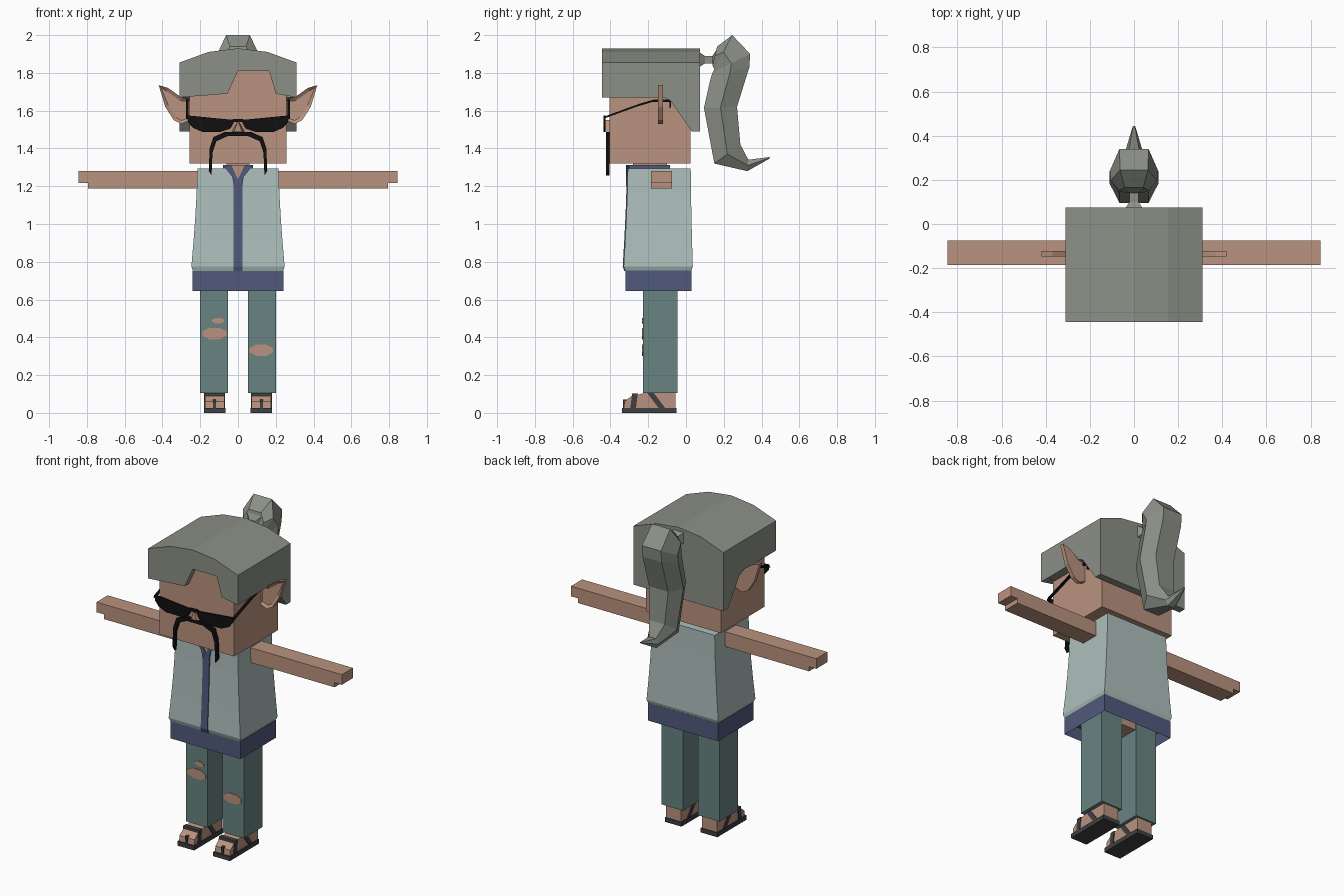
import bpy
import bmesh
from math import cos, sin, tau
from mathutils import Vector

default_cube = bpy.data.objects.get("Cube")
if default_cube:
    bpy.data.objects.remove(default_cube, do_unlink=True)


def material(name, red, green, blue):
    mat = bpy.data.materials.new(name)
    mat.use_nodes = True
    mat.diffuse_color = (red, green, blue, 1)
    shader = mat.node_tree.nodes["Principled BSDF"]
    shader.inputs["Base Color"].default_value = mat.diffuse_color
    return mat


skin = material("skin", .49, .29, .21)
grey_hair = material("grey hair", .26, .28, .24)
pale_cloth = material("pale vest cloth", .42, .52, .5)
purple_cloth = material("purple cloth", .08, .1, .2)
teal_cloth = material("teal trouser cloth", .14, .23, .22)
black = material("black", .005, .005, .005)
dark_leather = material("dark sandal leather", .05, .05, .055)


def loft(name, rings, mat):
    """Join a list of equal rings of points and cap both ends."""
    bm = bmesh.new()
    loops = [[bm.verts.new(point) for point in ring] for ring in rings]
    for lower, upper in zip(loops, loops[1:]):
        for i in range(len(lower)):
            bm.faces.new((lower[i - 1], lower[i], upper[i], upper[i - 1]))
    bm.faces.new(loops[0])
    bm.faces.new(loops[-1])
    bmesh.ops.recalc_face_normals(bm, faces=bm.faces)
    mesh = bpy.data.meshes.new(name)
    bm.to_mesh(mesh)
    bm.free()
    mesh.materials.append(mat)
    part = bpy.data.objects.new(name, mesh)
    bpy.context.collection.objects.link(part)
    return part


def front_prism(name, outline, depth, mat):
    """Push an (x, z) outline through a (front, back) depth."""
    return loft(name, [[(x, y, z) for x, z in outline] for y in depth], mat)


def side_prism(name, outline, span, mat):
    """Push a (y, z) outline through a (right, left) span."""
    return loft(name, [[(x, y, z) for y, z in outline] for x in span], mat)


def block(name, span, depth, height, mat):
    (left, right), (low, high) = span, height
    outline = [(left, low), (right, low), (right, high), (left, high)]
    return front_prism(name, outline, depth, mat)


def centred(half_width):
    return (-half_width, half_width)


def ribbon(path, across, down):
    """Close a path into a band by returning along a shifted copy."""
    return path + [(a - across, z - down) for a, z in reversed(path)]


def mirror(part):
    """Repeat a left-hand part on the right."""
    part.modifiers.new("mirror", "MIRROR")


def sink_face(part, direction, rim, depth):
    """Inset the faces that look along a direction and sink them."""
    bm = bmesh.new()
    bm.from_mesh(part.data)
    bm.normal_update()
    direction = Vector(direction)
    faces = [face for face in bm.faces if face.normal.dot(direction) > .9]
    bmesh.ops.inset_region(bm, faces=faces, thickness=rim)
    corners = list({vert for face in faces for vert in face.verts})
    bmesh.ops.translate(bm, verts=corners, vec=direction * -depth)
    bm.to_mesh(part.data)
    bm.free()


# Head, nose and ears
block("head", centred(.257), (-.405, .025), (1.32, 1.84), skin)
loft("nose", [[(-w, y, 1.49), (w, y, 1.49), (0, y, 1.55)]
              for w, y in ((.035, -.4), (.02, -.435))], skin)

ear_outline = [(.25, 1.66), (.3, 1.67), (.37, 1.72), (.42, 1.735),
               (.385, 1.62), (.34, 1.55), (.3, 1.53), (.25, 1.55)]
ears = front_prism("ears", ear_outline, (-.147, -.122), skin)
sink_face(ears, (0, -1, 0), .018, .012)
mirror(ears)

# Hair: domed cap, notched fringe and sloping back
hair_half = .31
hair_back = .075
dome = [(hair_half * t, 1.93 - hair_back * t * t) for t in (1, .5, 0, -.5, -1)]
cap_rim = [(-hair_half, 1.67), (hair_half, 1.67)]
notch = [(-.055, 1.69), (0, 1.81), (.165, 1.81), (.2, 1.69)]
front_prism("hair_cap", cap_rim + dome, (-.39, hair_back), grey_hair)
front_prism("hair_fringe", cap_rim[:1] + notch + cap_rim[1:] + dome,
            (-.445, -.39), grey_hair)
side_prism("hair_nape", [(-.13, 1.68), (-.08, 1.65), (.03, 1.49),
                         (hair_back, 1.49), (hair_back, 1.68)],
           centred(hair_half), grey_hair)

# Hair tie, pinched in the middle
loft("hair_tie", [[(side * r, y, 1.87 + up * r)
                   for side, up in ((-1, -1), (1, -1), (1, 1), (-1, 1))]
                  for y, r in ((.07, .04), (.1, .02), (.14, .02), (.16, .05))],
     grey_hair)

# Ponytail: six-sided rings given by inner edge, outer edge and half width
tail_rings = [((.14, 1.84), (.165, 1.94), .07),
              ((.15, 1.82), (.245, 2), .105),
              ((.14, 1.8), (.34, 1.9), .11),
              ((.13, 1.77), (.335, 1.83), .11),
              ((.095, 1.615), (.27, 1.62), .11),
              ((.15, 1.32), (.288, 1.42), .09),
              ((.325, 1.28), (.33, 1.34), .04),
              ((.44, 1.345), (.445, 1.355), .006)]


def tail_ring(inner, outer, half):
    inner, outer = Vector(inner), Vector(outer)
    flat = half * .6
    corners = [(-flat, inner), (flat, inner), (half, (inner + outer) / 2),
               (flat, outer), (-flat, outer), (-half, (inner + outer) / 2)]
    return [(x, *point) for x, point in corners]


loft("ponytail", [tail_ring(*ring) for ring in tail_rings], grey_hair)

# Sunglasses
glasses_depth = (-.437, -.427)
lens_outline = [(.015, 1.55), (.27, 1.575), (.265, 1.54), (.24, 1.51),
                (.19, 1.488), (.09, 1.488), (.04, 1.505)]
mirror(front_prism("lenses", lens_outline, glasses_depth, black))
temple_path = [(-.43, 1.57), (-.245, 1.637), (-.165, 1.66), (-.08, 1.66), (-.08, 1.62)]
mirror(side_prism("temples", ribbon(temple_path, .008, .013), (.262, .276), black))
block("glasses_bridge", centred(.03), glasses_depth, (1.54, 1.557), black)

# Drooping moustache
whisker_path = [(0, 1.487), (.07, 1.487), (.13, 1.46), (.15, 1.4), (.155, 1.28)]
mirror(front_prism("moustache", ribbon(whisker_path, .015, .022), (-.424, -.404), black))

# Arms, with the fingers thinner than the palm
arm_outline = [(.19, 1.188), (.795, 1.188), (.795, 1.217),
               (.845, 1.217), (.845, 1.28), (.19, 1.28)]
mirror(front_prism("arms", arm_outline, (-.185, -.075), skin))


# Vest, flaring towards a turned-in hem
def vest_size(t):
    """Height, half width, front and back, from neck (0) to hem (1)."""
    flare = t ** 1.5
    return 1.295 - .52 * t, .215 + .032 * flare, -.308 - .022 * flare, .025 + .011 * flare


def vest_ring(z, half, front, back):
    return [(-half, front, z), (half, front, z), (half, back, z), (-half, back, z)]


steps = (0, .25, .5, .75, 1)
vest_rings = [vest_ring(*vest_size(t)) for t in steps]
vest_rings.append(vest_ring(.752, .238, -.322, .028))
loft("vest", vest_rings, pale_cloth)

# Shirt strip down the open front
strip_path = []
for t in (.1, .4, .7, 1):
    height, half, front, back = vest_size(t)
    strip_path.append((front - .005, height))
strip_path.append((-.327, .75))
side_prism("shirt_strip", ribbon(strip_path, -.012, 0), centred(.023), purple_cloth)

# Collar, open throat and neck
block("collar_band", centred(.08), (-.302, -.085), (1.28, 1.312), purple_cloth)
collar_flap = [(0, 1.235), (.022, 1.2), (.03, 1.25), (.08, 1.312), (.035, 1.312)]
mirror(front_prism("collar_flaps", collar_flap, (-.318, -.3), purple_cloth))
front_prism("throat", [(-.036, 1.312), (0, 1.232), (.036, 1.312)], (-.314, -.3), skin)
block("neck", centred(.06), (-.28, -.1), (1.28, 1.33), skin)

# Waist band, hollow underneath, with the hips inside
waist = block("waist_band", centred(.242), (-.32, .03), (.645, .755), purple_cloth)
sink_face(waist, (0, 0, -1), .02, .07)
block("hips", centred(.19), (-.225, -.05), (.665, .74), skin)

# Trouser legs
mirror(block("legs", (.052, .2), (-.228, -.045), (.105, .72), teal_cloth))

# Torn patches: centre, half width and half height
tears = {"right_knee_tear": (-.125, .42, .068, .033),
         "right_small_tear": (-.106, .488, .034, .016),
         "left_knee_tear": (.123, .332, .066, .033)}
for name, (x, z, wide, tall) in tears.items():
    angles = [tau * (i + .5) / 8 for i in range(8)]
    outline = [(x + wide * cos(a), z + tall * sin(a)) for a in angles]
    front_prism(name, outline, (-.232, -.226), skin)

# Feet in open sandals
foot_outline = [(-.055, .025), (-.33, .025), (-.325, .06), (-.29, .088),
                (-.2, .11), (-.055, .11)]
mirror(side_prism("feet", foot_outline, (.072, .175), skin))
mirror(block("sandal_soles", (.066, .181), (-.338, -.05), (0, .027), dark_leather))
strap_span = (.068, .179)
toe_path = [(-.265, .025), (-.255, .103)]
ankle_path = [(-.11, .025), (-.175, .112)]
mirror(side_prism("toe_straps", ribbon(toe_path, .03, 0), strap_span, dark_leather))
mirror(side_prism("ankle_straps", ribbon(ankle_path, .035, 0), strap_span, dark_leather))
mirror(block("middle_straps", (.116, .132), (-.334, -.2), (.025, .07), dark_leather))
